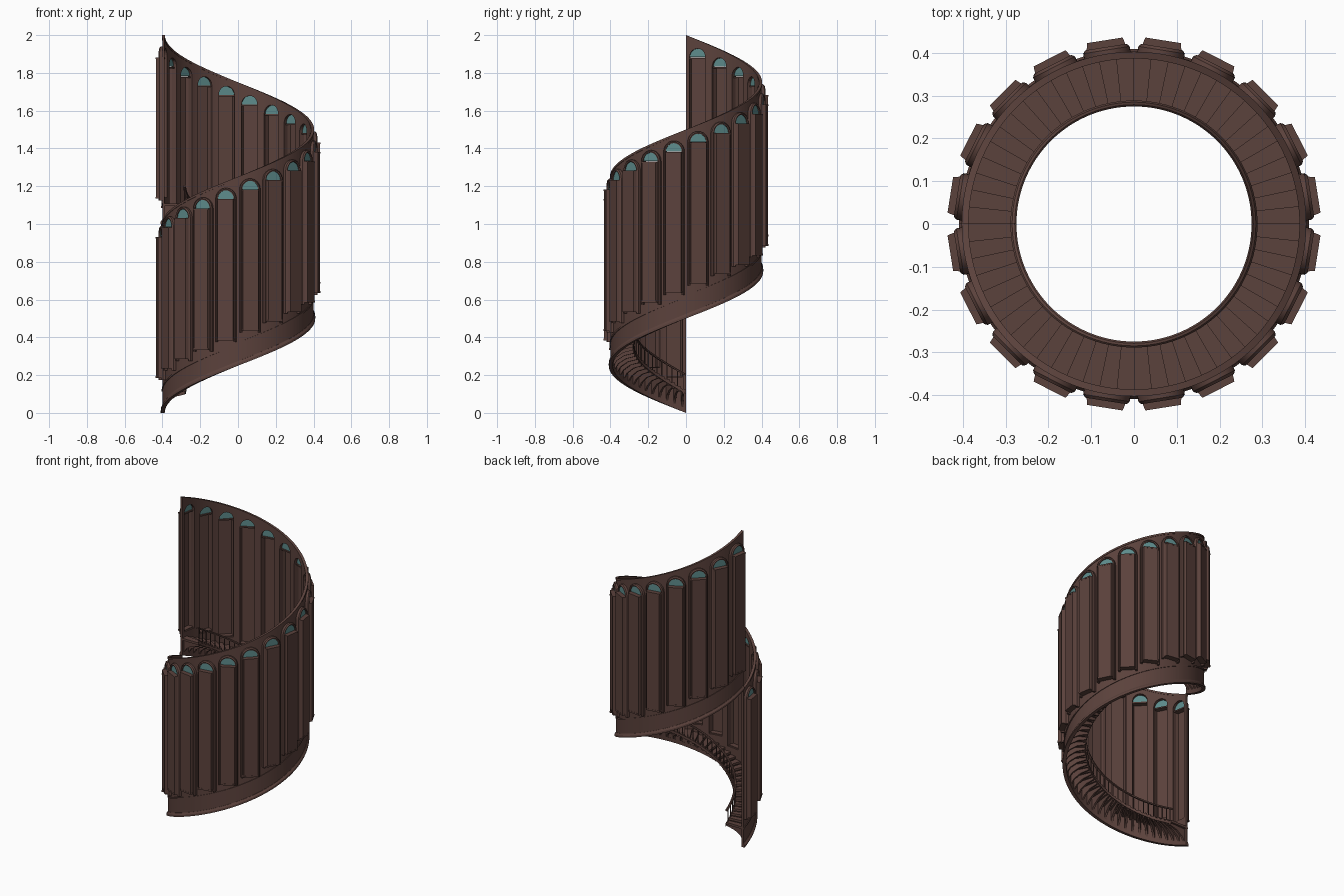
import bpy, bmesh
from math import sin, cos, pi, radians, asin

if "Cube" in bpy.data.objects:
    bpy.data.objects.remove(bpy.data.objects["Cube"])

BAYS, STEPS = 20, 60
START = pi            # helix starts at -x and climbs one turn counter-clockwise


def mat(name, col):
    m = bpy.data.materials.new(name)
    m.diffuse_color = (*col, 1)
    m.use_nodes = True
    m.node_tree.nodes["Principled BSDF"].inputs["Base Color"].default_value = m.diffuse_color
    return m


BROWN = mat("brown_stone", (0.105, 0.054, 0.045))
TEAL = mat("teal_glass", (0.11, 0.26, 0.26))


def finish(bm, name, m, smooth=False):
    bmesh.ops.recalc_face_normals(bm, faces=bm.faces)
    me = bpy.data.meshes.new(name)
    bm.to_mesh(me)
    bm.free()
    me.materials.append(m)
    ob = bpy.data.objects.new(name, me)
    bpy.context.collection.objects.link(ob)
    if smooth:
        bpy.context.view_layer.objects.active = ob
        ob.select_set(True)
        bpy.ops.object.shade_smooth_by_angle(angle=radians(25))
        ob.select_set(False)
    return ob


def loft(bm, sections, caps=True):
    """Skin a list of closed cross-sections."""
    rows = [[bm.verts.new(p) for p in s] for s in sections]
    n = len(rows[0])
    for a, b in zip(rows, rows[1:]):
        for i in range(n):
            j = (i + 1) % n
            bm.faces.new((a[i], a[j], b[j], b[i]))
    if caps:
        bm.faces.new(rows[0])
        bm.faces.new(rows[-1][::-1])


def polar(a, r, z):
    return (r * cos(START + a), r * sin(START + a), z)


def rect(a, r0, r1, z0, z1):
    return [polar(a, r0, z0), polar(a, r1, z0), polar(a, r1, z1), polar(a, r0, z1)]


def climb(a):
    return a / (2 * pi)


def helix(name, profile, segs=120):
    """Sweep an (r, z) profile along the full climbing turn."""
    bm = bmesh.new()
    angles = [2 * pi * i / segs for i in range(segs + 1)]
    loft(bm, [[polar(a, r, z + climb(a)) for r, z in profile] for a in angles])
    return finish(bm, name, BROWN, True)


def box_profile(r0, r1, z0, z1):
    return [(r0, z0), (r1, z0), (r1, z1), (r0, z1)]


# curved wall, pierced by one arched opening per bay
R0, R1 = 0.389, 0.400
W, SILL, SPRING = 0.043, 0.165, 0.908
pitch = 2 * pi / BAYS
half = asin(W / R1)
bm = bmesh.new()
for k in range(BAYS):
    c = (k + 0.5) * pitch
    zc = climb(c)
    for lo, hi in ((c - pitch / 2, c - half), (c + half, c + pitch / 2)):
        loft(bm, [rect(a, R0, R1, climb(a), 1 + climb(a)) for a in (lo, hi)])
    low, top = [], []
    for i in range(13):
        th = pi - pi * i / 12
        a = c + asin(W * cos(th) / R1)
        low.append(rect(a, R0, R1, climb(a), zc + SILL))
        top.append(rect(a, R0, R1, zc + SPRING + W * 1.1 * sin(th), 1 + climb(a)))
    loft(bm, low, False)
    loft(bm, top, False)
bmesh.ops.remove_doubles(bm, verts=bm.verts, dist=1e-5)
finish(bm, "spiral_wall", BROWN)

# mouldings along the wall
helix("base_moulding", [(0.388, 0), (0.409, 0), (0.409, 0.012), (0.402, 0.024), (0.388, 0.024)])
helix("band_moulding", box_profile(0.399, 0.404, 0.112, 0.122))
helix("top_moulding", box_profile(0.387, 0.403, 0.988, 1.0))


def bay_point(c, u, d, z):
    """u along the wall, d outward, z above the helix at the bay centre."""
    a = START + c
    return (d * cos(a) - u * sin(a), d * sin(a) + u * cos(a), z + climb(c))


frames, oriels, glass = bmesh.new(), bmesh.new(), bmesh.new()
for k in range(BAYS):
    c = (k + 0.5) * pitch

    # arched frame running up both sides and over the window
    def frame_section(ux, uz, base):
        pts = []
        for r, d in ((0.043, 0.396), (0.043, 0.416), (0.049, 0.419), (0.055, 0.412), (0.055, 0.396)):
            pts.append(bay_point(c, r * ux, d, base + r * uz))
        return pts
    path = [(-1, 0, 0.15)]
    path += [(cos(pi - pi * i / 12), 1.05 * sin(pi - pi * i / 12), SPRING) for i in range(13)]
    path += [(1, 0, 0.15)]
    loft(frames, [frame_section(*p) for p in path])

    # hollow projecting bay: thin shell with floor and lid
    plan = [(-0.050, 0.404), (-0.041, 0.434), (0.041, 0.434), (0.050, 0.404),
            (0.046, 0.404), (0.038, 0.430), (-0.038, 0.430), (-0.046, 0.404)]
    loft(oriels, [[bay_point(c, u, d, z) for u, d in plan] for z in (SILL, 0.905)])
    for z0, z1, g in ((SILL - 0.006, SILL + 0.004, 0.001), (0.899, 0.907, 0.001)):
        slab = [(-0.050 - g, 0.398), (-0.041 - g, 0.434 + g), (0.041 + g, 0.434 + g), (0.050 + g, 0.398)]
        loft(oriels, [[bay_point(c, u, d, z) for u, d in slab] for z in (z0, z1)])

    # half-round pane
    pane = [(0.045 * cos(pi * i / 12), SPRING + 0.047 * sin(pi * i / 12)) for i in range(13)]
    loft(glass, [[bay_point(c, u, d, z) for u, z in pane] for d in (0.405, 0.409)])
finish(frames, "arch_frames", BROWN, True)
finish(oriels, "projecting_bays", BROWN)
finish(glass, "arch_panes", TEAL)

# treads, tapered brackets under them and balusters
treads, brackets, posts = bmesh.new(), bmesh.new(), bmesh.new()
da = 2 * pi / STEPS
for i in range(STEPS):
    a = i * da
    m = a + da / 2
    z = climb(m) + 0.118
    loft(treads, [rect(x, 0.278, 0.391, z - 0.014, z) for x in (a, m, a + da)])
    side = [(0.391, 0.02), (0.391, 0.105), (0.28, 0.105), (0.28, 0.09), (0.33, 0.078), (0.37, 0.052)]
    loft(brackets, [[polar(m + s * 0.016, r, h + climb(m)) for r, h in side] for s in (-1, 1)])
    loft(posts, [[polar(m + s * 0.008, r, h) for s, r in ((-1, 0.28), (1, 0.28), (1, 0.285), (-1, 0.285))]
                 for h in (z - 0.002, z + 0.082)])
finish(treads, "stair_treads", BROWN)
finish(brackets, "tread_brackets", BROWN)
finish(posts, "balusters", BROWN)

# handrail and slim inner edge
helix("handrail", [(0.275, 0.196), (0.289, 0.196), (0.289, 0.203), (0.285, 0.207), (0.279, 0.207), (0.275, 0.203)])
helix("inner_edge", box_profile(0.275, 0.280, 0.100, 0.116))
